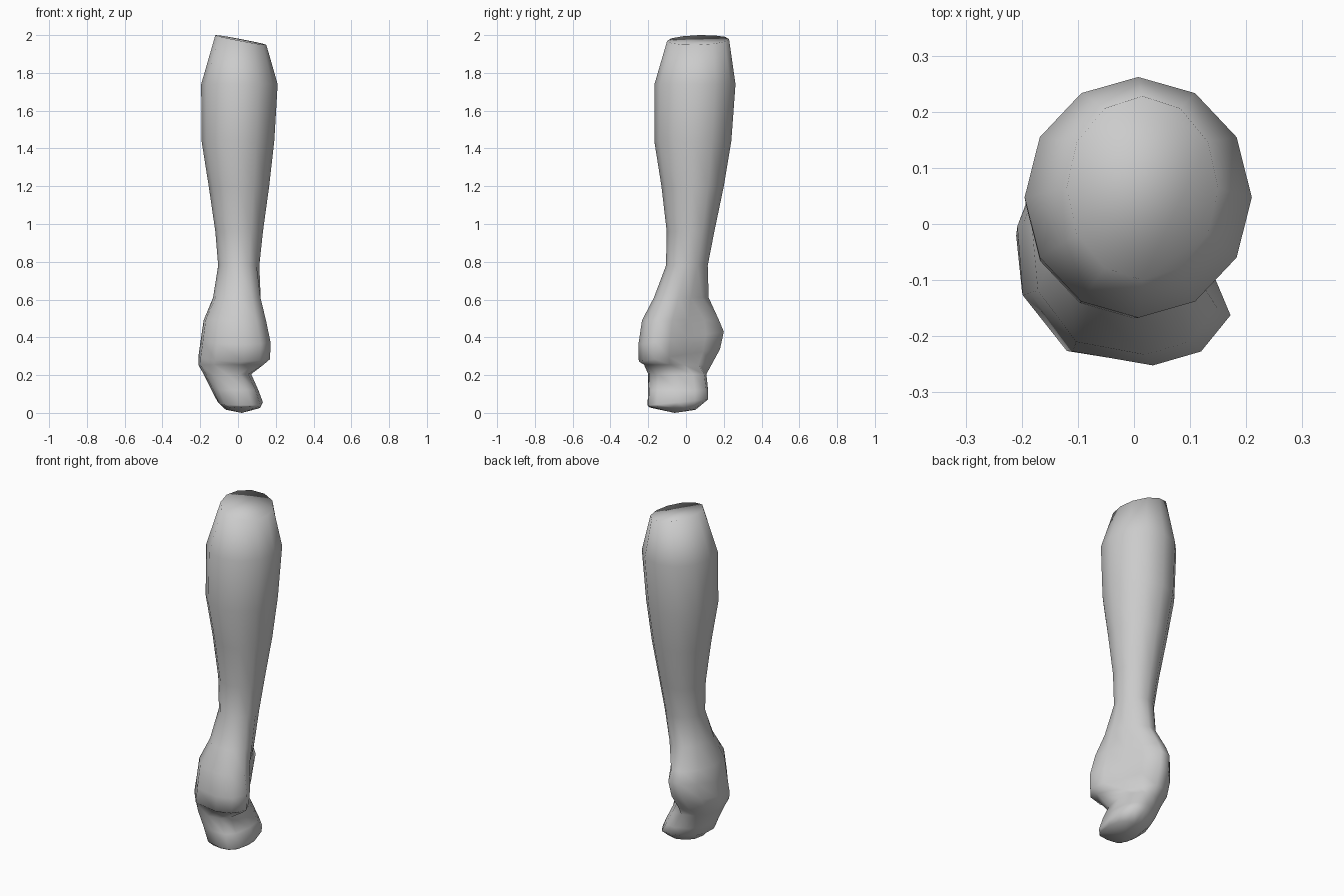
import bpy, bmesh, math

if "Cube" in bpy.data.objects:
    bpy.data.objects.remove(bpy.data.objects["Cube"])

N = 12

# Hand cross-section: back of hand at -x, hollow palm towards +x/+y
PALM = [(-.21, 0), (-.2, -.13), (-.12, -.235), (.03, -.26), (.12, -.235), (.175, -.17),
        (.14, -.09), (.075, 0), (.025, .1), (-.03, .195), (-.1, .185), (-.17, .11)]
# Curled fingers: rounded block
FIST = [(-.12, -.03), (-.11, -.12), (-.08, -.18), (.0, -.2), (.07, -.195), (.115, -.15),
        (.13, -.04), (.12, .05), (.08, .11), (.02, .12), (-.05, .09), (-.1, .04)]
ROUND = [(math.cos(math.pi + i * math.tau / N), math.sin(math.pi + i * math.tau / N))
         for i in range(N)]


def fit(pts, x0, x1, y0, y1):
    """Stretch an outline to exact bounds."""
    xs, ys = [p[0] for p in pts], [p[1] for p in pts]
    return [(x0 + (x - min(xs)) / (max(xs) - min(xs)) * (x1 - x0),
             y0 + (y - min(ys)) / (max(ys) - min(ys)) * (y1 - y0)) for x, y in pts]


def section(shape, weight, *bounds):
    """Blend a round section into a hand outline within the same bounds."""
    a, b = fit(ROUND, *bounds), fit(shape, *bounds)
    mix = [(p[0] + (q[0] - p[0]) * weight, p[1] + (q[1] - p[1]) * weight)
           for p, q in zip(a, b)]
    return fit(mix, *bounds)


# z, outline, blend, x0, x1, y0, y1, slope of z along x, slope along y
RINGS = [
    (1.975, ROUND, 0, -.12, .15, -.10, .228, -.19, .03),
    (1.74, ROUND, 0, -.195, .21, -.167, .262, 0, 0),
    (1.44, ROUND, 0, -.193, .192, -.168, .24, 0, 0),
    (1.20, ROUND, 0, -.155, .165, -.13, .20, 0, 0),
    (.96, ROUND, 0, -.12, .132, -.102, .15, 0, 0),
    (.78, ROUND, 0, -.105, .113, -.106, .115, 0, 0),
    (.61, PALM, .4, -.132, .12, -.17, .12, 0, 0),
    (.49, PALM, .85, -.182, .148, -.233, .175, 0, 0),
    (.40, PALM, 1, -.195, .172, -.252, .20, 0, .15),
    (.31, PALM, 1, -.208, .17, -.25, .18, 0, .15),
    (.255, PALM, .9, -.21, .135, -.222, .135, 0, 0),
    (.205, FIST, .8, -.182, .07, -.20, .108, 0, 0),
    (.12, FIST, 1, -.14, .108, -.20, .117, 0, 0),
    (.06, FIST, 1, -.107, .132, -.204, .117, 0, .1),
    (.017, FIST, 1, -.065, .118, -.195, .05, .06, -.06),
]

# Forearm and fist lofted as one skin
bm = bmesh.new()
loops = []
for z, shape, w, x0, x1, y0, y1, sx, sy in RINGS:
    loops.append([bm.verts.new((x, y, z + sx * x + sy * y))
                  for x, y in section(shape, w, x0, x1, y0, y1)])
for a, b in zip(loops, loops[1:]):
    for i in range(N):
        j = (i + 1) % N
        bm.faces.new((a[i], b[i], b[j], a[j]))

# Cut end of the arm and underside of the knuckles
bm.faces.new(loops[0])
tip = bm.verts.new((.02, -.06, 0))
for i in range(N):
    bm.faces.new((loops[-1][(i + 1) % N], loops[-1][i], tip))

bmesh.ops.recalc_face_normals(bm, faces=bm.faces)
for f in bm.faces:
    f.smooth = True
mesh = bpy.data.meshes.new("forearm_and_fist")
bm.to_mesh(mesh)
bm.free()
bpy.context.collection.objects.link(bpy.data.objects.new("forearm_and_fist", mesh))
